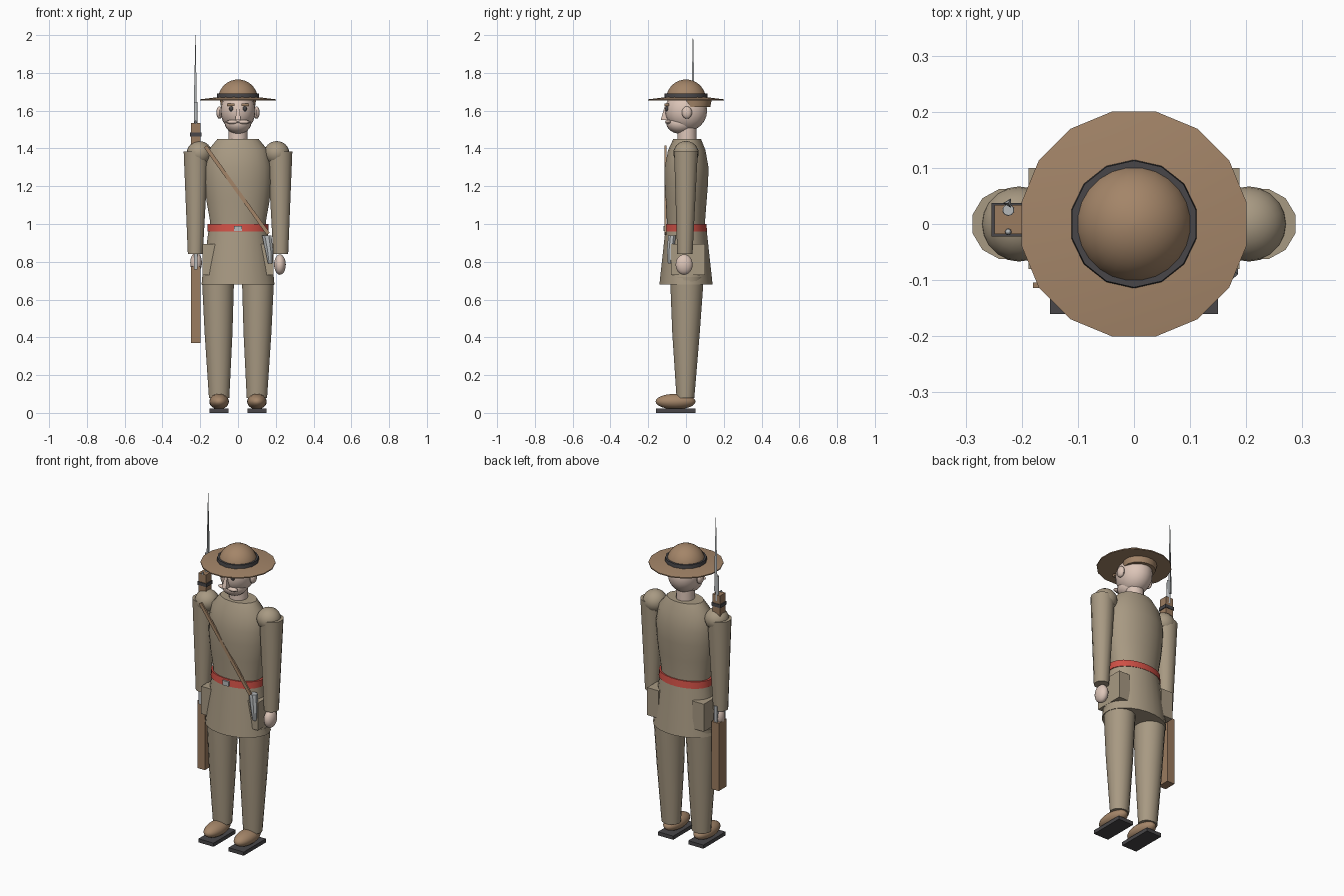
import bpy, bmesh, math
from mathutils import Vector, Matrix

cube = bpy.data.objects.get("Cube")
if cube:
    bpy.data.objects.remove(cube, do_unlink=True)


def material(name, r, g, b):
    m = bpy.data.materials.new(name)
    m.use_nodes = True
    m.diffuse_color = (r, g, b, 1)
    bsdf = next(n for n in m.node_tree.nodes if n.type == 'BSDF_PRINCIPLED')
    bsdf.inputs["Base Color"].default_value = (r, g, b, 1)
    return m


KHAKI = material("khaki cloth", .39, .32, .225)
BROWN = material("helmet brown", .37, .235, .14)
WOOD = material("wood", .33, .2, .115)
SKIN = material("skin", .72, .56, .48)
RED = material("belt red", .62, .08, .06)
DARK = material("dark grey", .065, .062, .066)
METAL = material("steel", .47, .49, .5)


def finish(bm, name, mat, smooth=True):
    bmesh.ops.recalc_face_normals(bm, faces=bm.faces)
    me = bpy.data.meshes.new(name)
    bm.to_mesh(me)
    bm.free()
    me.materials.append(mat)
    ob = bpy.data.objects.new(name, me)
    bpy.context.collection.objects.link(ob)
    if smooth:
        bpy.ops.object.select_all(action='DESELECT')
        ob.select_set(True)
        bpy.context.view_layer.objects.active = ob
        bpy.ops.object.shade_smooth_by_angle(angle=math.radians(38))
    return ob


def loft(name, mat, rings, sides=16, smooth=True):
    """Capped skin over ellipses; each ring is (x, y, z, rx, ry)."""
    bm = bmesh.new()
    loops = []
    for x, y, z, rx, ry in rings:
        angles = [2 * math.pi * (i + .5) / sides for i in range(sides)]
        loops.append([bm.verts.new((x + rx * math.cos(a), y + ry * math.sin(a), z))
                      for a in angles])
    for low, high in zip(loops, loops[1:]):
        for i in range(sides):
            j = (i + 1) % sides
            bm.faces.new((low[i], low[j], high[j], high[i]))
    bm.faces.new(loops[0][::-1])
    bm.faces.new(loops[-1])
    return finish(bm, name, mat, smooth)


def ball(name, mat, centre, radii, u=20, v=12):
    bm = bmesh.new()
    bmesh.ops.create_uvsphere(bm, u_segments=u, v_segments=v, radius=1,
                              matrix=Matrix.Translation(centre) @ Matrix.Diagonal((*radii, 1)))
    return finish(bm, name, mat)


def box(name, mat, low, high):
    low, high = Vector(low), Vector(high)
    bm = bmesh.new()
    bmesh.ops.create_cube(bm, size=1, matrix=Matrix.Translation((low + high) / 2)
                          @ Matrix.Diagonal((*(high - low), 1)))
    return finish(bm, name, mat, False)


# Tunic, skirt and belt
loft("tunic", KHAKI, [(0, 0, .93, .15, .1), (0, 0, 1.02, .15, .102),
                      (0, 0, 1.12, .168, .11), (0, .002, 1.22, .178, .116),
                      (0, .003, 1.3, .178, .117), (0, .004, 1.39, .16, .1),
                      (0, .006, 1.45, .11, .074)], 24)
loft("tunic_skirt", KHAKI, [(0, 0, .68, .195, .142), (0, 0, .97, .157, .11)], 24)
loft("belt", RED, [(0, 0, .96, .163, .113), (0, 0, 1, .163, .108)], 24)
box("belt_buckle", METAL, (-.02, -.118, .962), (.02, -.1, .99))

# Legs, shoes, arms and pockets on both sides
for s, side in ((1, "left"), (-1, "right")):
    loft(side + "_trouser_leg", KHAKI, [(s * .1, -.003, .08, .055, .048),
                                        (s * .103, 0, .42, .075, .074),
                                        (s * .106, .005, .72, .087, .091)])
    ball(side + "_shoe", BROWN, (s * .1, -.055, .06), (.052, .106, .041))
    box(side + "_sole", DARK, (s * .1 - .05, -.16, 0), (s * .1 + .05, .05, .022))
    loft(side + "_sleeve", KHAKI, [(s * .226, -.006, .84, .041, .042),
                                   (s * .222, 0, 1.385, .068, .065)], 12)
    ball(side + "_shoulder", KHAKI, (s * .205, 0, 1.375), (.067, .067, .064))
    box(side + "_pocket", KHAKI, (s * .15 - .038, -.08, .73), (s * .15 + .038, .1, .895))
    ball(side + "_ear", SKIN, (s * .098, .005, 1.59), (.017, .027, .033), 12, 8)
    ball(side + "_eye", DARK, (s * .035, -.1, 1.61), (.012, .01, .014), 12, 8)
    box(side + "_eyebrow", BROWN, (s * .038 - .02, -.114, 1.626), (s * .038 + .02, -.09, 1.639))
    ball(side + "_moustache", SKIN, (s * .03, -.095, 1.54), (.034, .016, .011), 12, 8)
ball("left_hand", SKIN, (.222, -.01, .785), (.031, .045, .054))
ball("right_hand", SKIN, (-.222, .003, .795), (.031, .034, .054))

# Head
loft("neck", SKIN, [(0, .005, 1.42, .052, .052), (0, .005, 1.53, .05, .05)])
ball("head", SKIN, (0, 0, 1.6), (.093, .112, .11))
ball("jaw", SKIN, (0, -.03, 1.533), (.07, .074, .055))
nose = loft("nose", SKIN, [(0, -.113, 1.55, .02, .03), (0, -.102, 1.622, .01, .016)], 4, False)
hair = loft("hair", BROWN, [(0, .045, 1.62, .092, .085), (0, .05, 1.66, .098, .088)])

# Helmet
loft("helmet_brim", BROWN, [(0, 0, 1.654, .204, .204), (0, 0, 1.66, .204, .204),
                            (0, 0, 1.672, .105, .105)], 16)
loft("helmet_band", DARK, [(0, 0, 1.665, .115, .115), (0, 0, 1.692, .113, .113)], 14)
dome = [(0, 0, 1.66 + .105 * math.sin(t), .106 * math.cos(t), .106 * math.cos(t))
        for t in (math.pi / 2 * i / 10 for i in range(10))]
loft("helmet_dome", BROWN, dome + [(0, 0, 1.765, .003, .003)], 24)

# Chest strap: a straight flat bar from right shoulder to left hip
start, end = Vector((-.172, -.109, 1.41)), Vector((.16, -.109, .948))
bm = bmesh.new()
turn = math.atan2(end.x - start.x, end.z - start.z)
bmesh.ops.create_cube(bm, size=1, matrix=Matrix.Translation((start + end) / 2)
                      @ Matrix.Rotation(turn, 4, 'Y')
                      @ Matrix.Diagonal((.02, .01, (end - start).length, 1)))
finish(bm, "chest_strap", BROWN, False)

# Scabbard on the left hip
loft("scabbard", METAL, [(.17, -.087, .79, .012, .01), (.165, -.082, .86, .022, .02),
                         (.152, -.074, .94, .027, .022)], 8)

# Rifle with bayonet, held along the right arm
RX = -.224
box("rifle_butt", WOOD, (RX - .025, -.03, .37), (RX + .025, .045, .775))
box("rifle_action", METAL, (RX - .01, -.038, .76), (RX + .01, .04, .87))
box("rifle_forestock", WOOD, (RX - .025, -.018, 1.25), (RX + .025, .034, 1.535))
box("rifle_band", DARK, (RX - .03, -.022, 1.464), (RX + .03, .037, 1.484))
loft("rifle_barrel", METAL, [(RX, .025, 1.5, .011, .011), (RX, .025, 1.645, .01, .01)], 10)
ball("rifle_sight", METAL, (RX, -.014, 1.535), (.006, .006, .012), 8, 6)
loft("bayonet", METAL, [(RX, .037, 1.56, .01, .01), (RX, .037, 1.68, .009, .009),
                        (RX, .037, 2, .001, .001)], 3, False)
